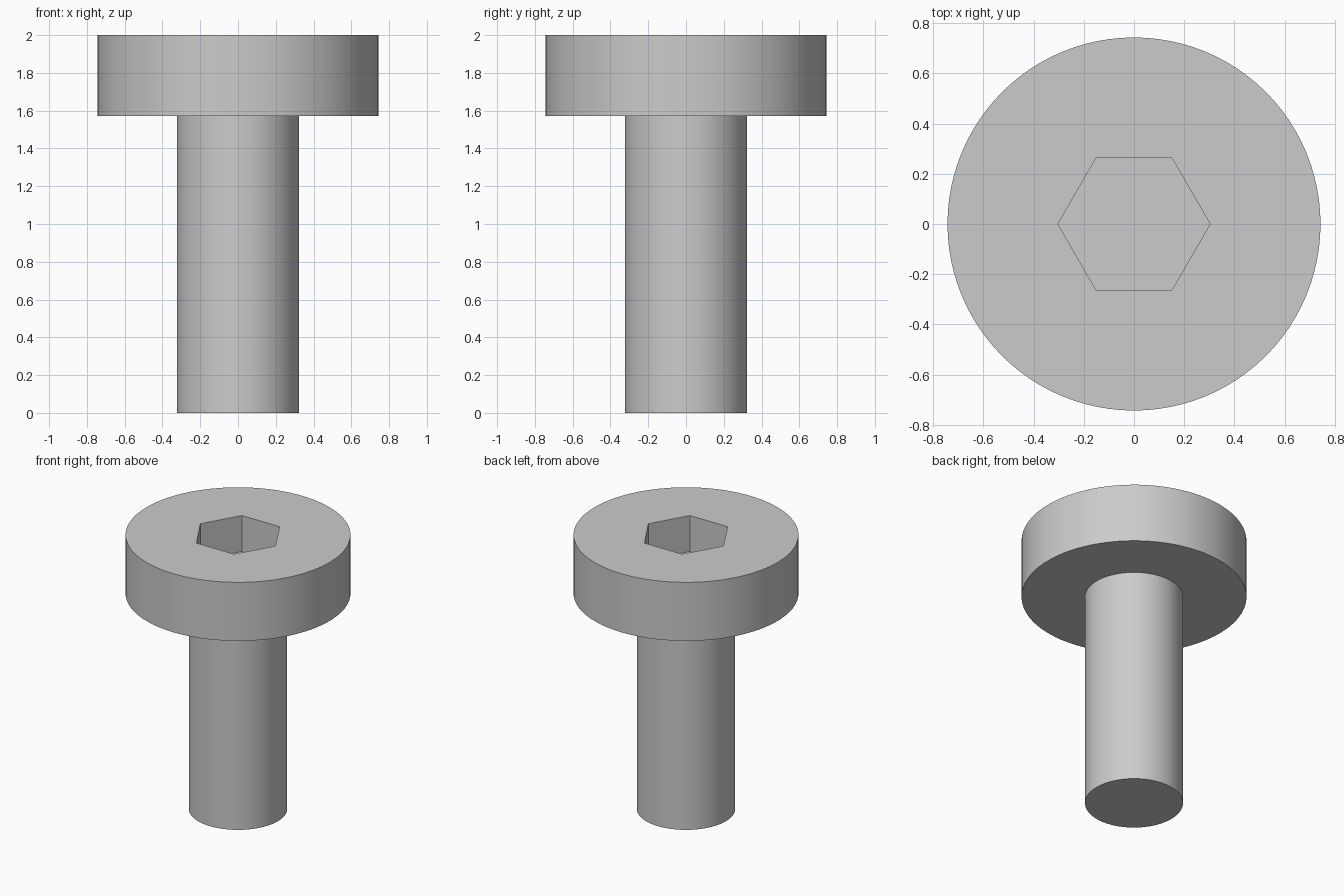
import bpy
import bmesh
import math

cube = bpy.data.objects.get("Cube")
if cube:
    bpy.data.objects.remove(cube, do_unlink=True)

SEGMENTS = 96
HEAD_RADIUS, SHANK_RADIUS = 0.743, 0.324
HEAD_BOTTOM, TOP = 1.573, 2.0
SOCKET_RADIUS, SOCKET_DEPTH = 0.303, 0.262

# Plain grey metal
steel = bpy.data.materials.new("grey_steel")
steel.use_nodes = True
grey = (0.6, 0.6, 0.6, 1)
steel.diffuse_color = grey
steel.node_tree.nodes["Principled BSDF"].inputs["Base Color"].default_value = grey


def add_object(name, bm):
    mesh = bpy.data.meshes.new(name)
    bmesh.ops.recalc_face_normals(bm, faces=bm.faces)
    bm.to_mesh(mesh)
    bm.free()
    mesh.materials.append(steel)
    obj = bpy.data.objects.new(name, mesh)
    bpy.context.collection.objects.link(obj)
    return obj


def lathe(name, profile, sides):
    """Stack rings of (radius, height) and cap both ends."""
    bm = bmesh.new()
    rings = []
    for r, z in profile:
        angles = [math.tau * i / sides for i in range(sides)]
        rings.append([bm.verts.new((r * math.cos(a), r * math.sin(a), z)) for a in angles])
    for low, high in zip(rings, rings[1:]):
        for i in range(sides):
            j = (i + 1) % sides
            bm.faces.new((low[i], low[j], high[j], high[i]))
    bm.faces.new(rings[0][::-1])
    bm.faces.new(rings[-1])
    return add_object(name, bm)


# Shank and flat cylindrical head in one solid
bolt = lathe("socket_head_bolt", [(SHANK_RADIUS, 0), (SHANK_RADIUS, HEAD_BOTTOM),
                                  (HEAD_RADIUS, HEAD_BOTTOM), (HEAD_RADIUS, TOP)], SEGMENTS)

# Hexagonal drive socket cut into the head
cutter = lathe("hex_socket_cutter", [(SOCKET_RADIUS, TOP - SOCKET_DEPTH),
                                     (SOCKET_RADIUS, TOP + 0.1)], 6)
cutter.hide_render = True
cut = bolt.modifiers.new("hex_socket", 'BOOLEAN')
cut.operation = 'DIFFERENCE'
cut.solver = 'EXACT'
cut.object = cutter

bpy.ops.object.select_all(action='DESELECT')
bolt.select_set(True)
bpy.context.view_layer.objects.active = bolt
bpy.ops.object.modifier_apply(modifier=cut.name)
bpy.data.objects.remove(cutter, do_unlink=True)

# Round walls smooth, rims and socket crisp
bpy.ops.object.shade_smooth_by_angle(angle=math.radians(30))
